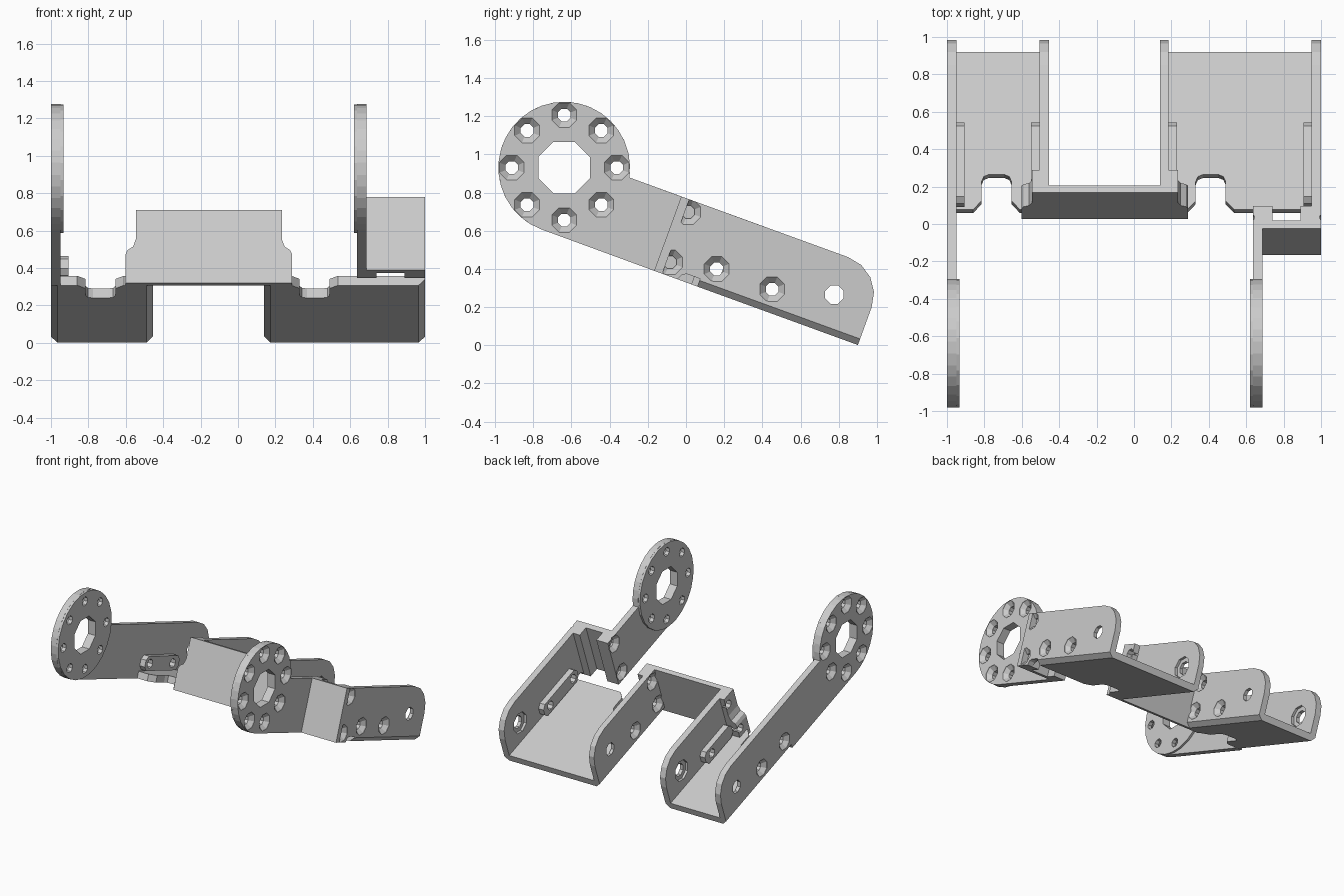
import bpy, bmesh
from math import sin, cos, radians, pi

if "Cube" in bpy.data.objects:
    bpy.data.objects.remove(bpy.data.objects["Cube"])

mat = bpy.data.materials.new("light_grey")
mat.use_nodes = True
GREY = (0.6, 0.6, 0.6, 1)
mat.diffuse_color = GREY
mat.node_tree.nodes["Principled BSDF"].inputs["Base Color"].default_value = GREY

# Parts are built level (y along the arms, z up) and then tilted together
TILT = radians(-20)
BOTTOM, FLOOR, TOP = 0.309, 0.363, 0.724
FRONT, BACK = -0.05, 0.846
DISC_Y, DISC_Z, DISC_R = -0.918, 0.656, 0.345


def finish(name, bm):
    bmesh.ops.recalc_face_normals(bm, faces=bm.faces)
    mesh = bpy.data.meshes.new(name)
    bm.to_mesh(mesh)
    bm.free()
    mesh.materials.append(mat)
    ob = bpy.data.objects.new(name, mesh)
    ob.rotation_euler.x = TILT
    bpy.context.collection.objects.link(ob)
    return ob


def prism(name, pts, axis, a, b):
    """Extrude a flat outline along x, y or z from a to b."""
    bm = bmesh.new()
    place = {"x": lambda p, t: (t, p[0], p[1]),
             "y": lambda p, t: (p[0], t, p[1]),
             "z": lambda p, t: (p[0], p[1], t)}[axis]
    lo, hi = ([bm.verts.new(place(p, t)) for p in pts] for t in (a, b))
    bm.faces.new(lo)
    bm.faces.new(hi)
    for i in range(len(pts)):
        j = (i + 1) % len(pts)
        bm.faces.new((lo[i], lo[j], hi[j], hi[i]))
    return finish(name, bm)


def box(name, x0, x1, y0, y1, z0, z1):
    return prism(name, [(x0, y0), (x1, y0), (x1, y1), (x0, y1)], "z", z0, z1)


def arc(cy, cz, r, start, end, n):
    angles = [radians(start + (end - start) * i / n) for i in range(n + 1)]
    return [(cy + r * cos(t), cz + r * sin(t)) for t in angles]


def cut(ob, cutter):
    """Subtract the cutter and bake the result."""
    mod = ob.modifiers.new("cut", "BOOLEAN")
    mod.operation, mod.solver, mod.object = "DIFFERENCE", "EXACT", cutter
    cutter.hide_render = True
    graph = bpy.context.evaluated_depsgraph_get()
    mesh = bpy.data.meshes.new_from_object(ob.evaluated_get(graph))
    ob.modifiers.clear()
    ob.data = mesh
    bpy.data.objects.remove(cutter)


SCREW = [(-0.01, 0.07), (0.002, 0.07), (0.035, 0.036), (0.2, 0.036)]
PIVOT = [(-0.01, 0.085), (0.02, 0.085), (0.021, 0.052), (0.1, 0.052)]
BORE = [(-0.1, 0.146), (0.2, 0.146)]


def drill(ob, holes, x, way, steps, n=8):
    """Cut stepped round holes that start at plane x and run along way."""
    bm = bmesh.new()
    for y, z in holes:
        rings = []
        for depth, r in steps:
            ts = [2 * pi * (i + 0.5) / n - TILT for i in range(n)]
            rings.append([bm.verts.new((x + way * depth, y + r * cos(t), z + r * sin(t)))
                          for t in ts])
        bm.faces.new(rings[0])
        bm.faces.new(rings[-1])
        for p, q in zip(rings, rings[1:]):
            for i in range(n):
                j = (i + 1) % n
                bm.faces.new((p[i], p[j], q[j], q[i]))
    cut(ob, finish("hole_cutter", bm))


# Outlines and hole patterns shared by the parts
DISC_HOLES = arc(DISC_Y, DISC_Z, 0.275, 20, 335, 7)
BAR_HOLES = [(0.014, 0.43), (0.324, 0.43)]
JOINT_HOLES = [(-0.227, 0.66), (-0.227, 0.38)]
PIVOT_HOLE = [(0.64, 0.515)]
ROUND_END = arc(0.642, 0.52, 0.204, 0, 90, 4)
DISC_ARC = arc(DISC_Y, DISC_Z, DISC_R, 11.4, 270, 24)


def disc_holes(ob, x, way):
    drill(ob, DISC_HOLES, x, way, SCREW)
    drill(ob, [(DISC_Y, DISC_Z)], x, way, BORE)


def disc_pad(name, x0, x1, outer_x, way):
    ob = prism(name, arc(DISC_Y, DISC_Z, DISC_R, 0, 345, 23), "x", x0, x1)
    disc_holes(ob, outer_x, way)


def side_wall(name, x0, x1, front_pts, outward, holes):
    """Upright wall with a rounded back corner, screw holes and a pivot hole."""
    ob = prism(name, front_pts + [(BACK, FLOOR)] + ROUND_END, "x", x0, x1)
    outer, inner = (x1, x0) if outward > 0 else (x0, x1)
    drill(ob, holes, outer, -outward, SCREW)
    drill(ob, PIVOT_HOLE, inner, outward, PIVOT)
    return ob


def bar(name, x0, x1, outer_x, way, y0):
    """Small chamfered mounting bar on the inner face of a wall."""
    y1, z0, z1, c = 0.41, 0.375, 0.487, 0.03
    ob = prism(name, [(y0 + c, z0), (y1 - c, z0), (y1, z0 + c), (y1, z1 - c),
                      (y1 - c, z1), (y0 + c, z1), (y0, z1 - c), (y0, z0 + c)], "x", x0, x1)
    drill(ob, [h for h in BAR_HOLES if h[0] > y0], outer_x, way, SCREW)


def base(name, x0, x1, slot_x):
    """Channel floor with chamfered lower edges and a rounded front slot."""
    c = 0.034
    ob = prism(name, [(x0 + c, BOTTOM), (x1 - c, BOTTOM), (x1, BOTTOM + c), (x1, FLOOR),
                      (x0, FLOOR), (x0, BOTTOM + c)], "y", FRONT, BACK)
    half = [(0.125, FRONT - 0.1), (0.125, FRONT), (0.08, 0.0), (0.08, 0.11),
            (0.068, 0.138), (0.04, 0.15)]
    pts = [(slot_x + x, y) for x, y in half] + [(slot_x - x, y) for x, y in reversed(half)]
    cut(ob, prism("slot_cutter", pts, "z", 0.2, 0.5))


# Channel floors
base("left_base", 0.14, 1.0, 0.41)
base("right_base", -1.0, -0.455, -0.735)

# Right outer wall runs straight on into its arm and disc
right_arm = side_wall("right_arm_wall", -1.0, -0.95,
                      DISC_ARC + [(FRONT, BOTTOM), (FRONT, FLOOR)], -1, BAR_HOLES)
disc_holes(right_arm, -1.0, 1)
disc_pad("right_disc_pad", -0.95, -0.933, -1.0, 1)

# Left outer wall with a relief notch beneath its front end
side_wall("left_outer_wall", 0.95, 1.0,
          [(-0.245, TOP), (-0.245, BOTTOM), (-0.16, BOTTOM), (-0.145, 0.34),
           (-0.125, 0.352), (FRONT, 0.352), (FRONT, FLOOR)], 1, BAR_HOLES + JOINT_HOLES)

# Inner walls, screwed to the cross wall
INNER_FRONT = [(-0.045, TOP), (-0.045, FLOOR)]
INNER_HOLES = BAR_HOLES + [(0.012, 0.65)]
side_wall("left_inner_wall", 0.14, 0.185, INNER_FRONT, -1, INNER_HOLES)
side_wall("right_inner_wall", -0.505, -0.455, INNER_FRONT, 1, INNER_HOLES)

# Mounting bars
bar("left_outer_bar", 0.905, 0.95, 1.0, -1, -0.05)
bar("left_inner_bar", 0.185, 0.23, 0.14, 1, 0.045)
bar("right_inner_bar", -0.55, -0.505, -0.455, -1, 0.045)
bar("right_outer_bar", -0.95, -0.905, -1.0, 1, -0.05)

# Cross wall between the channels, with a corner block inside each one
MID = -0.156
edge = [(0.446, 0.47), (0.435, 0.497), (0.405, 0.517), (0.39, 0.56), (0.39, TOP)]
outline = [(0.446, BOTTOM)] + edge
prism("cross_wall", [(MID + x, z) for x, z in outline]
      + [(MID - x, z) for x, z in reversed(outline)], "y", -0.083, -0.045)
for name, side, inner in (("left", 1, 0.185), ("right", -1, -0.505)):
    pts = [(inner, FLOOR), (MID + side * 0.446, FLOOR)]
    pts += [(MID + side * x, z) for x, z in edge] + [(inner, TOP)]
    block = prism(name + "_corner_block", pts, "y", -0.045, 0.045)
    drill(block, INNER_HOLES[::2], inner - side * 0.05, side, SCREW)

# Left arm, stepped inward from its wall by a joint plate and two blocks
arm = prism("left_arm", DISC_ARC + [(-0.16, BOTTOM), (-0.16, TOP)], "x", 0.637, 0.687)
disc_holes(arm, 0.687, -1)
drill(arm, JOINT_HOLES, 0.637, 1, SCREW)
disc_pad("left_disc_pad", 0.62, 0.637, 0.687, -1)
box("joint_plate", 0.687, 1.0, -0.29, -0.245, BOTTOM, TOP)
for name, x0, x1 in (("joint_inner_block", 0.687, 0.74), ("joint_outer_block", 0.89, 0.95)):
    box(name, x0, x1, -0.245, -0.16, BOTTOM, TOP)
